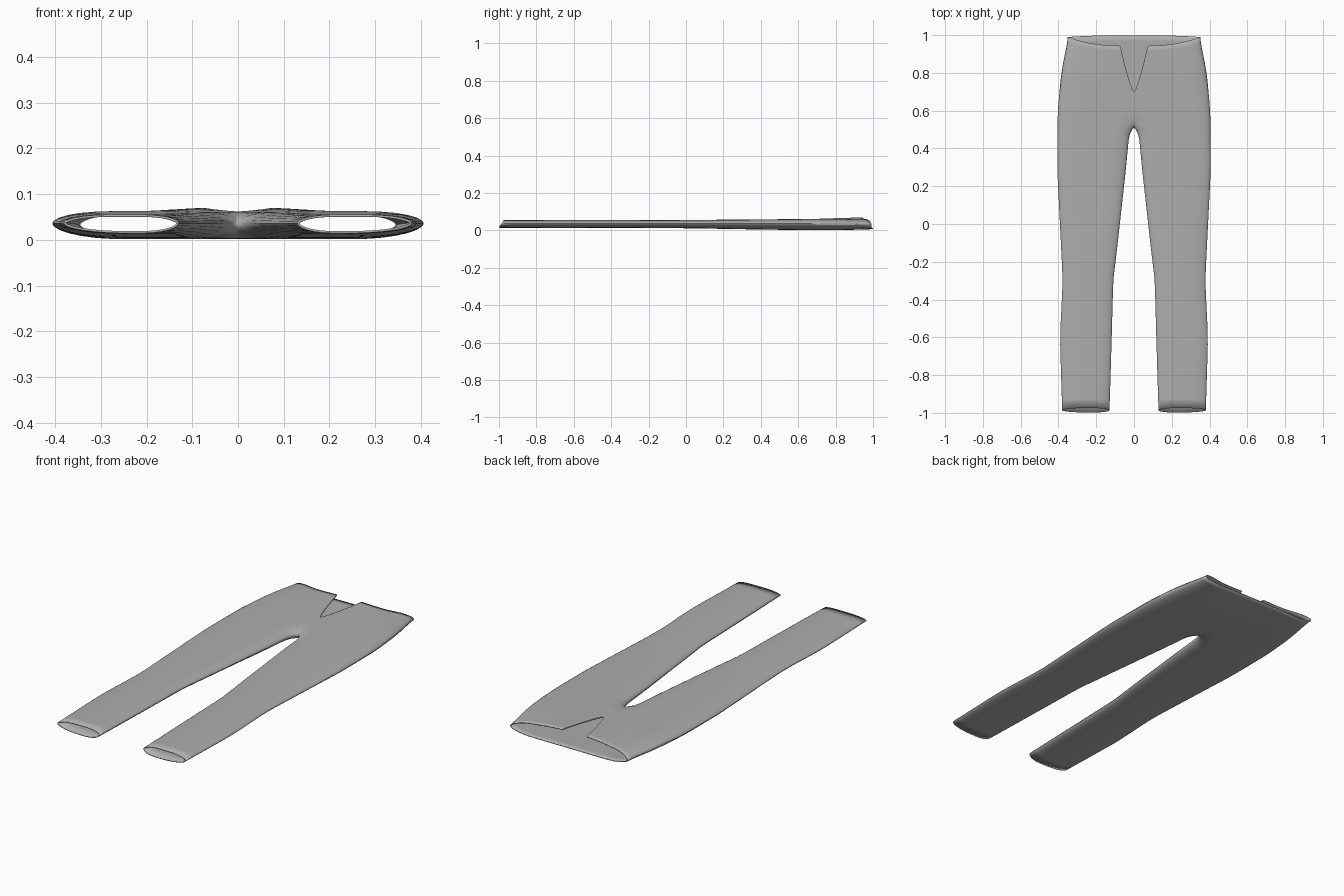
import bpy, bmesh, math

if "Cube" in bpy.data.objects:
    bpy.data.objects.remove(bpy.data.objects["Cube"])

CROTCH, SLIT, MID = 0.51, 0.70, 0.036
COLS = 16

# Outline and thickness along the length: (y, value)
OUTER = [(-1, .38), (-.8, .386), (-.6, .392), (-.3, .377), (0, .392), (.3, .407),
         (.6, .404), (.8, .385), (1, .347)]
INNER = [(-1, .13), (-.6, .118), (-.3, .11), (-.15, .092), (0, .075), (.3, .042),
         (.45, .028), (.48, .02), (.5, .01), (CROTCH, 0), (1, 0)]
FRONT = [(-1, .019), (0, .02), (.4, .023), (.8, .027), (1, .027)]
BACK = [(-1, .022), (0, .024), (.4, .031), (.7, .035), (.85, .034), (1, .027)]


def lerp(table, y):
    for (y0, a), (y1, b) in zip(table, table[1:]):
        if y <= y1:
            return a + (b - a) * (y - y0) / (y1 - y0)
    return table[-1][1]


def smooth(table, y):
    return sum(lerp(table, min(1, max(-1, y + d))) for d in (-.06, -.03, 0, .03, .06)) / 5


def rounding(d, w):
    return math.sqrt(max(0, 1 - (1 - min(d / w, 1)) ** 2))


def point(y, u, front):
    outer, inner = smooth(OUTER, y), lerp(INNER, y)
    start = inner
    t = max(0, (y - SLIT) / (1 - SLIT))
    if front and t > 0:                       # fly opening
        start = .072 * t ** .75
    x = start + (outer - start) * (1 - math.cos(math.pi * u)) / 2
    d_in = x - inner if y <= CROTCH else math.hypot(x, y - CROTCH)
    f = rounding(outer - x, .10 if front else .14) * rounding(d_in, .08)
    if front:
        z = MID + f * smooth(FRONT, y)
        z += .007 * t * max(0, 1 - abs(x - .08) / .14)
        top = .943 + .047 * (x / .347) ** 3   # dipped front waist
    else:
        z = MID - f * smooth(BACK, y)
        top = .999 - .009 * (x / .347) ** 3
    z -= .004 * t * t * (x / .347) ** 2
    yy = y
    if t > 0:
        yy = SLIT + t * (top - SLIT)
    if y < -.85:                              # slanted hem
        k = (-.85 - y) / .15
        yy += k * (.014 + (.011 if front else -.012) * f)
    return x, yy, z


# Half of the garment: a front and a back panel joined along the seams
rows = [-1 + i * .06 for i in range(24)] + [.43, .455, .475, .49, .5, CROTCH, .525, .545, .575,
        .61, .65, SLIT, .705, .72, .745, .78, .82, .86, .9, .94, .97, 1]
bm = bmesh.new()
for front in (True, False):
    grid = [[bm.verts.new(point(y, j / COLS, front)) for j in range(COLS + 1)] for y in rows]
    for a, b in zip(grid, grid[1:]):
        for j in range(COLS):
            quad = [a[j], a[j + 1], b[j + 1], b[j]]
            bm.faces.new(quad if front else quad[::-1])
bmesh.ops.remove_doubles(bm, verts=bm.verts[:], dist=.0002)
mesh = bpy.data.meshes.new("trousers")
bm.to_mesh(mesh)
bm.free()
trousers = bpy.data.objects.new("trousers", mesh)
bpy.context.collection.objects.link(trousers)

cloth = bpy.data.materials.new("grey cloth")
cloth.diffuse_color = (.42, .42, .42, 1)
cloth.use_nodes = True
cloth.node_tree.nodes["Principled BSDF"].inputs["Base Color"].default_value = cloth.diffuse_color
mesh.materials.append(cloth)

# Other half and cloth thickness
mirror = trousers.modifiers.new("mirror", 'MIRROR')
mirror.merge_threshold = .0005
solid = trousers.modifiers.new("thickness", 'SOLIDIFY')
solid.thickness = .005
solid.offset = -1

bpy.context.view_layer.objects.active = trousers
trousers.select_set(True)
bpy.ops.object.shade_smooth_by_angle(angle=math.radians(50))
